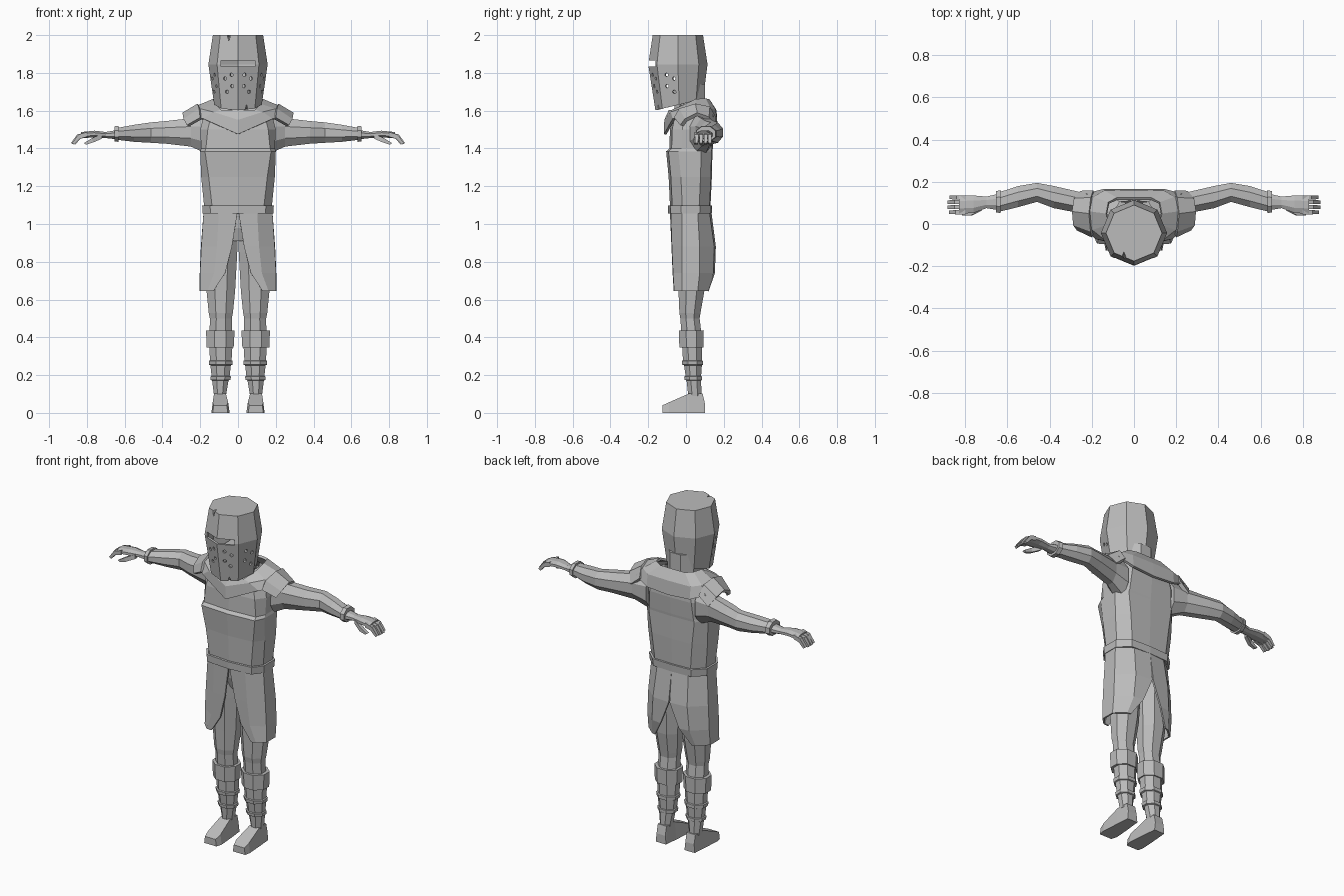
import bpy, bmesh, math
from mathutils import Matrix, Vector

steel = bpy.data.materials.new("plain_grey")
steel.diffuse_color = (0.5, 0.5, 0.5, 1)


def finish(name, bm, mirror=False, thick=0, offset=0):
    bmesh.ops.recalc_face_normals(bm, faces=bm.faces)
    me = bpy.data.meshes.new(name)
    bm.to_mesh(me)
    bm.free()
    me.materials.append(steel)
    ob = bpy.data.objects.new(name, me)
    bpy.context.collection.objects.link(ob)
    if mirror:
        ob.modifiers.new("mirror", 'MIRROR')
    if thick:
        s = ob.modifiers.new("shell", 'SOLIDIFY')
        s.thickness, s.offset = thick, offset
    return ob


def loft(bm, rows, closed=True, caps=(True, True)):
    """Skin rows of points; closed rows become tubes, open rows become sheets."""
    vs = [[bm.verts.new(p) for p in r] for r in rows]
    n = len(rows[0])
    for a, b in zip(vs, vs[1:]):
        for i in range(n if closed else n - 1):
            j = (i + 1) % n
            bm.faces.new((a[i], a[j], b[j], b[i]))
    if closed:
        for r, cap in zip((vs[0], vs[-1]), caps):
            if cap:
                bm.faces.new(r)


def oval(u0, u1, v0, v1, n=8):
    """Polygon that fills the given box, with flat sides on the axes."""
    k = 0.5 / math.cos(math.pi / n)
    return [((u0 + u1) / 2 + (u1 - u0) * k * math.cos((i + .5) * math.tau / n),
             (v0 + v1) / 2 + (v1 - v0) * k * math.sin((i + .5) * math.tau / n)) for i in range(n)]


def half_body(z, a, w, yf, yb):
    """Right half of a body section, front centre to back centre."""
    return [(0, yf, z), (a, yf + .012, z), (w, yf + .065, z),
            (w, yb - .06, z), (a * .85, yb - .005, z), (0, yb, z)]


def sheet(name, rows, thick=0, mirror=True):
    bm = bmesh.new()
    loft(bm, rows, closed=False)
    return finish(name, bm, mirror, thick)


# Torso with the chest step, pelvis and belt
sheet("torso", [half_body(*r) for r in (
    (1.06, .13, .168, -.075, .12), (1.10, .138, .18, -.085, .13), (1.25, .155, .195, -.092, .137),
    (1.385, .175, .2, -.105, .14), (1.40, .17, .195, -.088, .142), (1.50, .16, .2, -.085, .15),
    (1.58, .14, .18, -.07, .145), (1.63, .08, .1, -.04, .11))])
sheet("pelvis", [half_body(*r) for r in (
    (1.07, .12, .16, -.065, .11), (.98, .12, .165, -.055, .115), (.91, .02, .06, -.04, .09))])
sheet("belt", [half_body(*r) for r in (
    (1.055, .142, .181, -.088, .13), (1.098, .145, .184, -.09, .133))], .012)

# Skirt split at the front and back
skirt = {1.06: [(.003, -.08), (.1, -.075), (.178, -.02), (.178, .06), (.1, .12), (0, .13)],
         .88: [(.032, -.072), (.11, -.07), (.19, -.02), (.192, .07), (.11, .145), (.003, .153)],
         .74: [(.068, -.066), (.125, -.064), (.197, -.02), (.198, .07), (.12, .14), (.06, .148)],
         .645: [(.13, -.06), (.16, -.058), (.198, -.02), (.198, .06), (.14, .11), (.12, .115)]}
sheet("skirt", [[(x, y, z) for x, y in pts] for z, pts in skirt.items()], .01)

# Shoulder cape and shoulder plates
sheet("cape", [
    [(0, -.085, 1.60), (.09, -.07, 1.60), (.12, 0, 1.63), (.13, .05, 1.655),
     (.12, .1, 1.66), (.08, .12, 1.655), (0, .12, 1.655)],
    [(0, -.108, 1.55), (.13, -.075, 1.59), (.195, -.025, 1.605), (.205, .06, 1.625),
     (.19, .125, 1.61), (.14, .152, 1.60), (0, .155, 1.60)],
    [(0, -.11, 1.475), (.18, -.065, 1.555), (.225, -.02, 1.56), (.235, .06, 1.595),
     (.225, .14, 1.565), (.14, .16, 1.53), (0, .16, 1.52)]], .014)
sheet("shoulder_plate", [
    [(.195, -.055, 1.56), (.2, -.03, 1.605), (.208, .05, 1.628), (.2, .12, 1.615), (.19, .15, 1.56)],
    [(.265, -.022, 1.52), (.282, 0, 1.55), (.288, .06, 1.58), (.28, .115, 1.56), (.25, .148, 1.51)]], .022)

# Neck under the helmet
bm = bmesh.new()
loft(bm, [[(x, y, z) for x, y in oval(-.085, .085, -.06, .1)] for z in (1.58, 1.74)])
finish("neck", bm)

# Legs with knee cuffs and shin bands: z, x range, y range
bm = bmesh.new()
loft(bm, [[(x, y, r[0]) for x, y in oval(*r[1:])] for r in (
    (1.0, .0, .16, -.05, .105), (.85, .004, .172, -.05, .11), (.65, .015, .167, -.04, .098),
    (.53, .027, .155, -.035, .077), (.50, .033, .149, -.03, .072), (.435, .033, .15, -.025, .08),
    (.435, .018, .169, -.038, .094), (.345, .023, .166, -.035, .092), (.345, .03, .152, -.02, .085),
    (.278, .034, .148, -.016, .084), (.275, .028, .155, -.022, .09), (.255, .03, .153, -.02, .09),
    (.252, .038, .146, -.01, .084), (.195, .044, .14, -.002, .08), (.193, .037, .147, -.01, .086),
    (.175, .04, .145, -.008, .086), (.172, .05, .137, .003, .08), (.09, .064, .127, .012, .082))])
finish("leg", bm, True)

# Shoes: y, bottom x range, top x range, height
bm = bmesh.new()
loft(bm, [[(a, y, 0), (b, y, 0), (d, y, h), (c, y, h)] for y, a, b, c, d, h in (
    (.1, .06, .128, .066, .123, .05), (.088, .06, .128, .066, .123, .102),
    (.015, .052, .134, .064, .127, .102), (-.09, .044, .141, .052, .134, .056),
    (-.125, .054, .134, .06, .129, .04))])
finish("shoe", bm, True)

# Arms with cuff and palm: x, y range, z range
bm = bmesh.new()
loft(bm, [[(r[0], y, z) for y, z in oval(*r[1:])] for r in (
    (.16, .0, .145, 1.37, 1.58), (.25, .05, .15, 1.41, 1.56), (.38, .075, .18, 1.425, 1.545),
    (.46, .105, .195, 1.43, 1.538), (.55, .08, .18, 1.435, 1.525), (.632, .06, .153, 1.445, 1.51),
    (.632, .052, .161, 1.435, 1.52), (.655, .055, .155, 1.437, 1.517), (.655, .068, .14, 1.45, 1.495),
    (.70, .075, .13, 1.455, 1.487), (.76, .053, .135, 1.458, 1.494), (.83, .048, .135, 1.455, 1.487))])
finish("arm", bm, True)

# Fingers and thumb as bent bars
bm = bmesh.new()


def bar(path, w):
    loft(bm, [[(x - dx, y - w * k, z - h * k), (x - dx, y + w * k, z - h * k), (x + dx, y + w * k, z + h * k),
               (x + dx, y - w * k, z + h * k)] for (x, y, z), dx, h, k in
              zip(path, (0, .004, .006), (.013, .011, .005), (1, 1, .8))])


for y, reach in ((.056, .872), (.08, .878), (.104, .878), (.126, .868)):
    bar([(.80, y, 1.474), (reach - .03, y, 1.462), (reach, y, 1.425)], .010)
bar([(.72, .075, 1.465), (.77, .052, 1.443), (.81, .05, 1.424)], .011)
finish("fingers", bm, True)

# Helmet shell: eight sides with a ridge in front
bm = bmesh.new()
loft(bm, [[(r * math.sin(a), cy - r * math.cos(a), z - tilt * math.cos(a))
           for a in (i * math.pi / 4 for i in range(8))]
          for z, cy, r, tilt in ((1.632, -.036, .126, .03), (1.845, -.043, .157, 0), (2.0, -.043, .133, 0))],
     caps=(False, True))
helmet = finish("helmet", bm, False, .014, -1)

# Cutters: eye slit, breathing holes and two nicks
bm = bmesh.new()
bmesh.ops.create_cube(bm, size=1, matrix=Matrix.LocRotScale(Vector((0, -.18, 1.85)), None, Vector((.18, .14, .032))))
front = ((-.02, 1.79), (-.02, 1.73), (.018, 1.77), (.01, 1.70))
side = ((-.01, 1.79), (.03, 1.77), (-.012, 1.73), (.028, 1.70))
for s in (-1, 1):
    for ang, holes in ((math.pi / 8, front), (math.pi * 3 / 8, side)):
        d = Vector((s * math.sin(ang), -math.cos(ang), 0))
        t = Vector((s * math.cos(ang), math.sin(ang), 0))
        for u, z in holes:
            bmesh.ops.create_cone(
                bm, cap_ends=True, segments=6, radius1=.01, radius2=.01, depth=.08,
                matrix=Matrix.Translation(Vector((0, -.04, z)) + d * .13 + t * u)
                @ d.to_track_quat('Z', 'Y').to_matrix().to_4x4())
for loc, r1, r2, depth in (((-.048, -.155, 1.995), .001, .02, .07), ((.045, -.145, 1.605), .02, .001, .06)):
    bmesh.ops.create_cone(bm, cap_ends=True, segments=4, radius1=r1, radius2=r2, depth=depth,
                          matrix=Matrix.Translation(loc) @ Matrix.Diagonal((.8, 2, 1, 1)))
cutter = finish("helmet_cutter", bm)
cutter.hide_render = True
cut = helmet.modifiers.new("openings", 'BOOLEAN')
cut.object, cut.operation, cut.solver = cutter, 'DIFFERENCE', 'EXACT'
